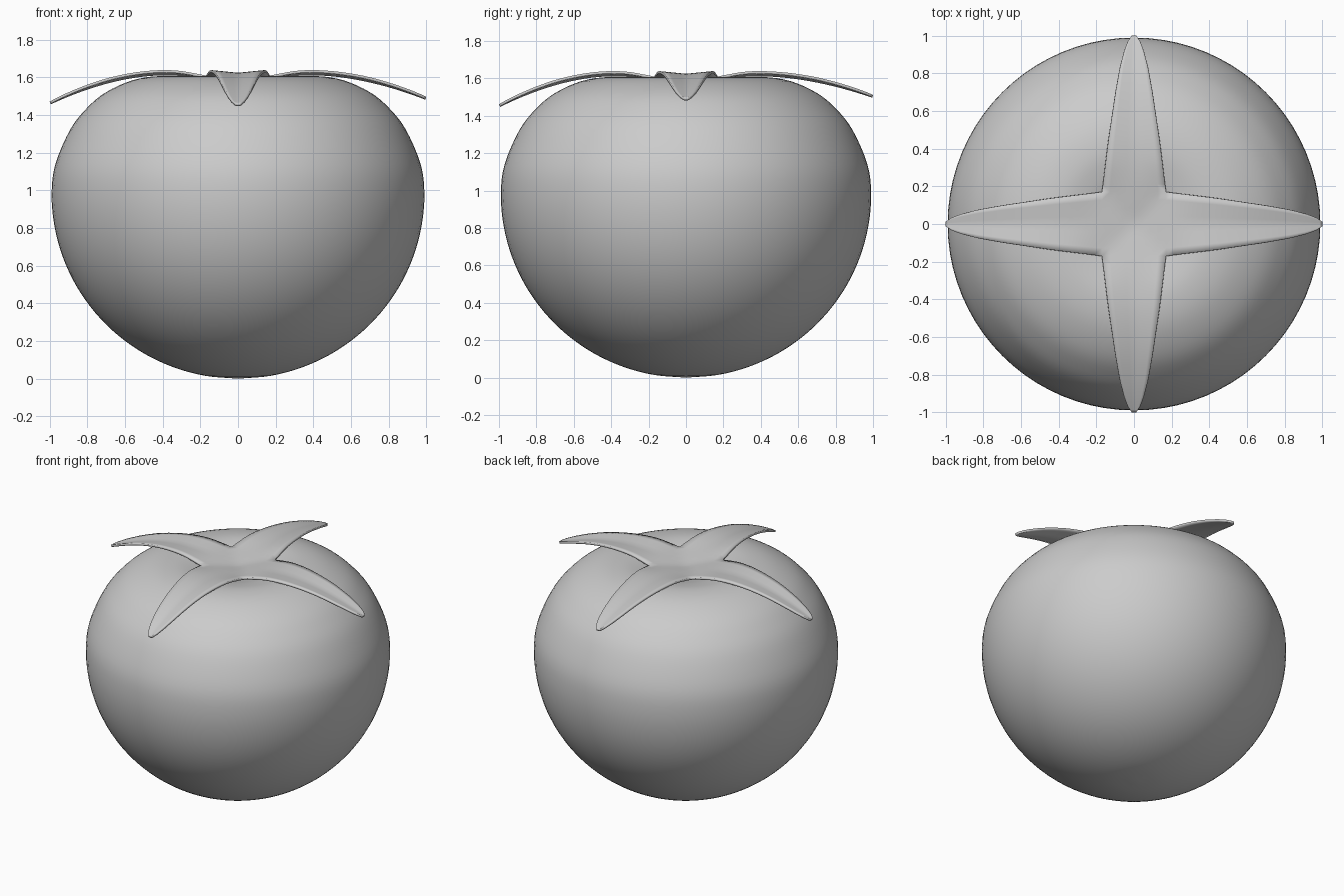
import bpy, bmesh, math
from mathutils import Vector

if "Cube" in bpy.data.objects:
    bpy.data.objects.remove(bpy.data.objects["Cube"])


def finish(bm, name):
    bmesh.ops.remove_doubles(bm, verts=bm.verts, dist=0.0005)
    bmesh.ops.recalc_face_normals(bm, faces=bm.faces)
    for f in bm.faces:
        f.smooth = True
    me = bpy.data.meshes.new(name)
    bm.to_mesh(me)
    bm.free()
    ob = bpy.data.objects.new(name, me)
    bpy.context.collection.objects.link(ob)
    return ob


def smooth_path(pts, n):
    # Catmull-Rom curve through the profile points
    p = [Vector(q) for q in pts]
    p = [2 * p[0] - p[1]] + p + [2 * p[-1] - p[-2]]
    out = []
    for a, b, c, d in zip(p, p[1:], p[2:], p[3:]):
        for i in range(n):
            t = i / n
            out.append(0.5 * (2 * b + (c - a) * t + (2 * a - 5 * b + 4 * c - d) * t * t
                              + (3 * b - a - 3 * c + d) * t ** 3))
    return out + [p[-2]]


def lerp_table(table, x):
    for (x0, y0), (x1, y1) in zip(table, table[1:]):
        if x <= x1:
            return y0 + (y1 - y0) * (x - x0) / (x1 - x0)
    return table[-1][1]


# Fruit body: round below, flattened above with a shallow dimple
low = [(0.99 * math.sin(math.radians(a)), 0.98 - 0.98 * math.cos(math.radians(a)))
       for a in range(0, 91, 10)]
top = [(0.97, 1.14), (0.89, 1.325), (0.80, 1.44), (0.70, 1.522), (0.56, 1.585), (0.42, 1.607),
       (0.30, 1.594), (0.20, 1.567), (0.10, 1.54), (0.0, 1.53)]
bm = bmesh.new()
ring = [bm.verts.new((max(v.x, 0), 0, v.y)) for v in smooth_path(low + top, 4)]
edges = [bm.edges.new(e) for e in zip(ring, ring[1:])]
bmesh.ops.spin(bm, geom=ring + edges, cent=(0, 0, 0), axis=(0, 0, 1),
               angle=2 * math.pi, steps=80)
finish(bm, "fruit_body")

# Leafy cap: square centre with four long drooping leaves
HALF = 0.17
COLS = 8
WIDTH = [(0.17, 0.17), (0.45, 0.135), (0.7, 0.098), (0.83, 0.075),
         (0.92, 0.052), (0.97, 0.033), (1.0, 0.012)]


def rise(r):
    return 1.585 + 0.04 * math.sin(min(r / 0.4, 1) * math.pi / 2)


def add_grid(bm, rows):
    vs = [[bm.verts.new(p) for p in row] for row in rows]
    for r0, r1 in zip(vs, vs[1:]):
        for i in range(len(r0) - 1):
            bm.faces.new((r0[i], r0[i + 1], r1[i + 1], r1[i]))


bm = bmesh.new()
steps = [HALF * (2 * i / COLS - 1) for i in range(COLS + 1)]
add_grid(bm, [[(x, y, rise(max(abs(x), abs(y)))) for x in steps] for y in steps])
radii = [HALF + (0.92 - HALF) * i / 18 for i in range(19)] + [0.945, 0.97, 0.987, 1.0]
# direction angle and droop of each leaf tip
for angle, droop in ((0, 0.13), (90, 0.115), (180, 0.155), (270, 0.165)):
    c, s = round(math.cos(math.radians(angle))), round(math.sin(math.radians(angle)))
    rows = []
    for r in radii:
        w = lerp_table(WIDTH, r)
        z = rise(r) - droop * (max(r - 0.4, 0) / 0.6) ** 1.8
        lift = 0.014 * min((r - HALF) / 0.15, 1)
        row = []
        for i in range(COLS + 1):
            t = 2 * i / COLS - 1
            row.append((c * r - s * w * t, s * r + c * w * t,
                        z + lift * abs(t) * min(1, w / 0.1)))
        rows.append(row)
    add_grid(bm, rows)
cap = finish(bm, "leaf_cap")
if cap.data.polygons[0].normal.z < 0:
    cap.data.flip_normals()
solid = cap.modifiers.new("thickness", 'SOLIDIFY')
solid.thickness = 0.014
solid.offset = -1
bpy.context.view_layer.objects.active = cap
cap.select_set(True)
bpy.ops.object.shade_smooth_by_angle(angle=math.radians(40))
